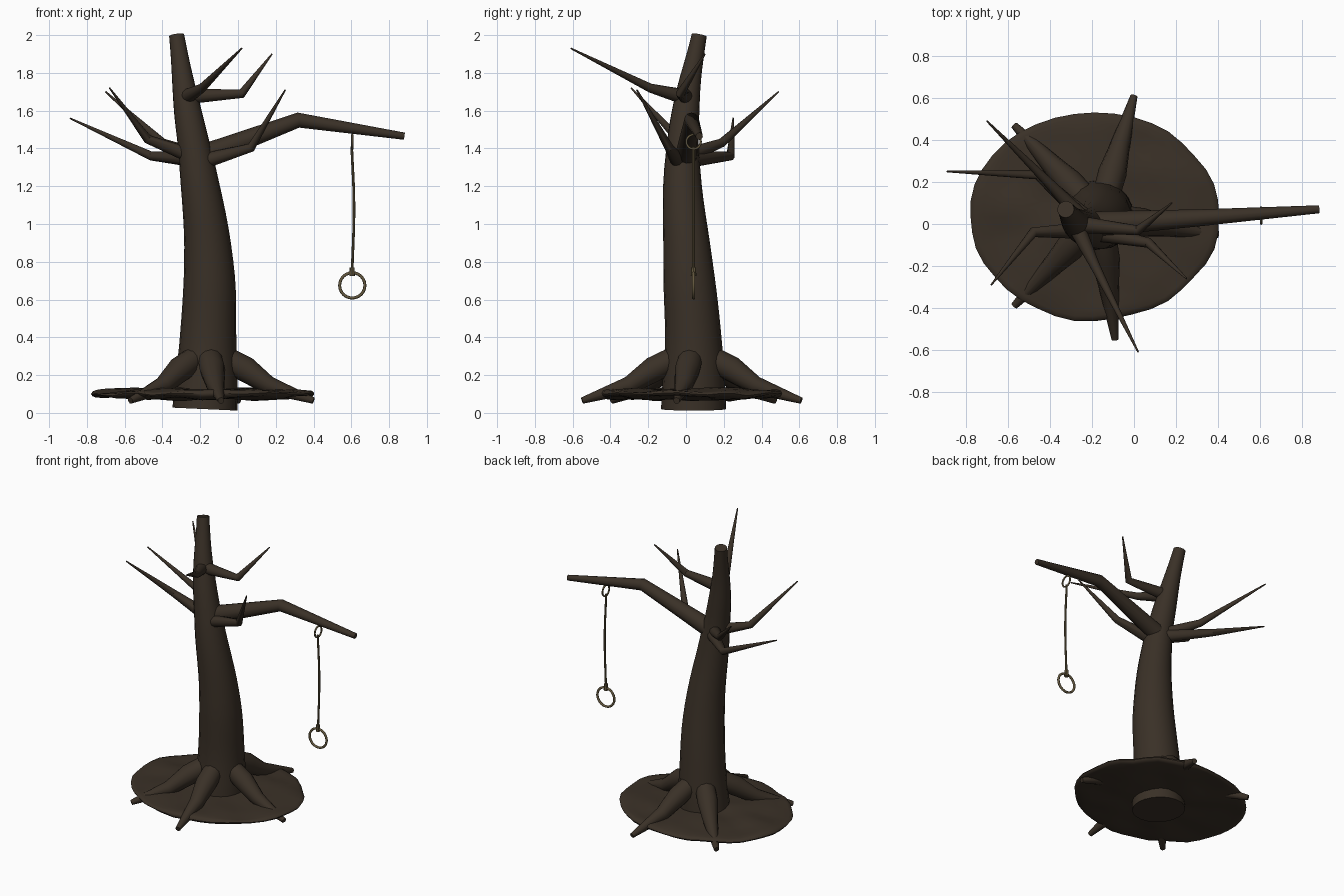
import bpy, bmesh, math
from mathutils import Vector, noise

if "Cube" in bpy.data.objects:
    bpy.data.objects.remove(bpy.data.objects["Cube"])


def material(name, rgb):
    m = bpy.data.materials.new(name)
    m.use_nodes = True
    m.diffuse_color = (*rgb, 1)
    m.node_tree.nodes["Principled BSDF"].inputs["Base Color"].default_value = (*rgb, 1)
    return m


bark = material("dark bark", (0.042, 0.030, 0.020))
hemp = material("rope", (0.13, 0.10, 0.05))


def finish(ob, mat, angle=40):
    bpy.ops.object.select_all(action="DESELECT")
    ob.select_set(True)
    bpy.context.view_layer.objects.active = ob
    if ob.type == "CURVE":
        bpy.ops.object.convert(target="MESH")
        ob = bpy.context.object
    ob.data.materials.clear()
    ob.data.materials.append(mat)
    bpy.ops.object.shade_smooth_by_angle(angle=math.radians(angle))


def limb(name, points, mat=bark, smooth=False, sides=12):
    """Tapered tube through (x, y, z, radius) points."""
    cu = bpy.data.curves.new(name, "CURVE")
    cu.dimensions = "3D"
    cu.bevel_depth = 1
    cu.bevel_resolution = sides // 2 - 2
    cu.use_fill_caps = True
    sp = cu.splines.new("BEZIER" if smooth else "POLY")
    pts = sp.bezier_points if smooth else sp.points
    pts.add(len(points) - 1)
    for p, (x, y, z, r) in zip(pts, points):
        p.radius = r
        if smooth:
            p.co = (x, y, z)
            p.handle_left_type = p.handle_right_type = "AUTO"
        else:
            p.co = (x, y, z, 1)
    if smooth:
        sp.radius_interpolation = "CARDINAL"
        sp.resolution_u = 6
    ob = bpy.data.objects.new(name, cu)
    bpy.context.collection.objects.link(ob)
    finish(ob, mat)


def ring(name, loc, rot, major, minor):
    bpy.ops.mesh.primitive_torus_add(location=loc, rotation=rot, major_radius=major,
                                     minor_radius=minor, major_segments=24, minor_segments=8)
    ob = bpy.context.object
    ob.name = name
    finish(ob, hemp, 60)


# Leaning trunk
limb("trunk", [(-0.175, 0.04, 0.02, 0.172), (-0.16, 0.04, 0.35, 0.152),
               (-0.155, 0.01, 0.8, 0.13), (-0.215, -0.02, 1.3, 0.095),
               (-0.275, 0.005, 1.65, 0.068), (-0.325, 0.07, 2.0, 0.04)],
     smooth=True, sides=20)

# Roots spreading from the trunk foot
foot = Vector((-0.16, 0.04, 0))
for i, (x, y) in enumerate([(0, 0.61), (-0.57, 0.47), (-0.57, -0.39), (-0.09, -0.55), (0.40, -0.05)]):
    tip = Vector((x, y, 0))
    path = []
    for t, z, r in [(0.16, 0.29, 0.065), (0.36, 0.23, 0.068), (0.58, 0.145, 0.048), (1, 0.065, 0.017)]:
        p = foot.lerp(tip, t)
        path.append((p.x, p.y, z, r))
    limb(f"root_{i + 1}", path)

# Bare branches: start, knee and tip
limb("swing_branch", [(-0.19, 0.0, 1.36, 0.06), (0.32, 0.03, 1.55, 0.04), (0.88, 0.07, 1.465, 0.019)])
branches = {
    "front_twig": [(-0.19, -0.04, 1.33), (0.07, -0.09, 1.405), (0.25, -0.26, 1.71)],
    "upper_front_branch": [(-0.28, 0.0, 1.67), (-0.19, -0.19, 1.72), (0.02, -0.61, 1.93)],
    "upper_left_branch": [(-0.28, 0.0, 1.675), (0.02, -0.03, 1.69), (0.18, 0.10, 1.90)],
    "right_back_branch": [(-0.22, 0.02, 1.34), (-0.46, 0.235, 1.36), (-0.89, 0.25, 1.56)],
    "back_branch": [(-0.22, 0.0, 1.36), (-0.40, 0.19, 1.43), (-0.70, 0.49, 1.70)],
    "right_front_branch": [(-0.22, -0.03, 1.35), (-0.48, -0.04, 1.45), (-0.68, -0.29, 1.72)],
}
for name, pts in branches.items():
    limb(name, [(*p, r) for p, r in zip(pts, (0.042, 0.024, 0.004))])

# Uneven mound of soil, a flattened pillow
bm = bmesh.new()
bmesh.ops.create_uvsphere(bm, u_segments=40, v_segments=20, radius=1)
for v in bm.verts:
    c = v.co.copy()
    flat = Vector((c.x, c.y, 0))
    wob = 1 + 0.03 * noise.noise(flat * 2.5)
    bump = 0.02 * noise.noise(Vector((c.x * 3, c.y * 3, c.z)))
    height = math.copysign(abs(c.z) ** 0.6, c.z) * 0.03
    v.co = (-0.19 + c.x * 0.595 * wob, 0.035 + c.y * 0.495 * wob, 0.1 + height + bump)
me = bpy.data.meshes.new("ground_mound")
bm.to_mesh(me)
bm.free()
mound = bpy.data.objects.new("ground_mound", me)
bpy.context.collection.objects.link(mound)
finish(mound, bark, 50)

# Hanging rope with a loop at each end
limb("rope", [(0.602, 0.04, 1.41, 0.007), (0.614, 0.04, 1.1, 0.007), (0.604, 0.04, 0.74, 0.007)],
     hemp, smooth=True, sides=8)
limb("rope_knot", [(0.604, 0.04, 0.77, 0.013), (0.604, 0.04, 0.725, 0.015)], hemp, sides=8)
ring("branch_loop", (0.605, 0.04, 1.435), (0, math.pi / 2, 0), 0.038, 0.006)
ring("hand_loop", (0.605, 0.04, 0.675), (math.pi / 2, 0, 0), 0.067, 0.008)
